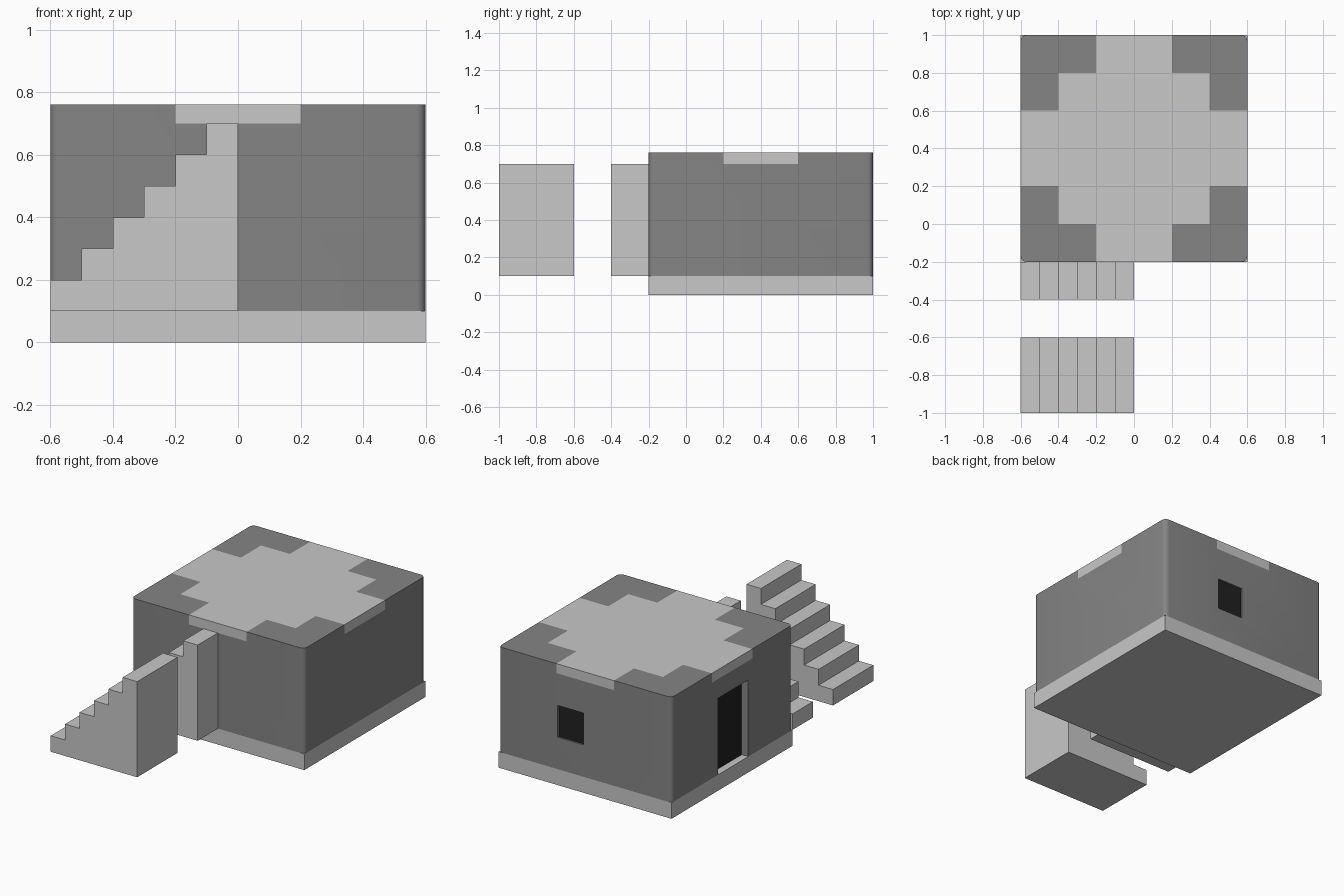
import bpy, bmesh
from math import radians
from mathutils import Matrix, Vector

cube = bpy.data.objects.get("Cube")
if cube:
    bpy.data.objects.remove(cube, do_unlink=True)


def material(name, value):
    mat = bpy.data.materials.new(name)
    mat.use_nodes = True
    colour = (value, value, value, 1)
    mat.diffuse_color = colour
    mat.node_tree.nodes["Principled BSDF"].inputs["Base Color"].default_value = colour
    return mat


LIGHT = material("light stone", 0.58)
DARK = material("dark plaster", 0.235)
BLACK = material("black opening", 0.0144)


def prism(name, points, direction, mat, corner=0):
    """Extrude a flat outline along a direction, optionally rounding the long edges."""
    bm = bmesh.new()
    face = bm.faces.new([bm.verts.new(p) for p in points])
    new = bmesh.ops.extrude_face_region(bm, geom=[face], use_keep_orig=True)["geom"]
    bmesh.ops.translate(bm, vec=direction, verts=[v for v in new if isinstance(v, bmesh.types.BMVert)])
    if corner:
        axis = Vector(direction).normalized()
        edges = [e for e in bm.edges
                 if abs((e.verts[0].co - e.verts[1].co).normalized().dot(axis)) > 0.9]
        bmesh.ops.bevel(bm, geom=edges, offset=corner, segments=5, profile=0.5, affect='EDGES')
    bmesh.ops.recalc_face_normals(bm, faces=bm.faces)
    mesh = bpy.data.meshes.new(name)
    bm.to_mesh(mesh)
    bm.free()
    mesh.materials.append(mat)
    obj = bpy.data.objects.new(name, mesh)
    bpy.context.collection.objects.link(obj)
    return obj


def box(name, x, y, z, mat, corner=0):
    outline = [(x[0], y[0], z[0]), (x[1], y[0], z[0]), (x[1], y[1], z[0]), (x[0], y[1], z[0])]
    return prism(name, outline, (0, 0, z[1] - z[0]), mat, corner)


def activate(obj):
    bpy.ops.object.select_all(action='DESELECT')
    obj.select_set(True)
    bpy.context.view_layer.objects.active = obj


def cut(obj, cutter):
    cutter.hide_render = True
    mod = obj.modifiers.new("cut", 'BOOLEAN')
    mod.operation, mod.solver, mod.object = 'DIFFERENCE', 'EXACT', cutter
    activate(obj)
    bpy.ops.object.modifier_apply(modifier=mod.name)
    bpy.data.objects.remove(cutter, do_unlink=True)


HALF, MID, BASE, TOP, SLAB = 0.6, 0.4, 0.1, 0.76, 0.70


def stepped_cross(reach, z):
    """Outline of the roof slab: one quarter turned four times."""
    quarter = [(reach, .2), (.4, .2), (.4, .4), (.2, .4), (.2, reach)]
    points = []
    for turn in range(4):
        spin = Matrix.Rotation(radians(90 * turn), 3, 'Z')
        points += [spin @ Vector((px, py, 0)) + Vector((0, MID, z)) for px, py in quarter]
    return points


# Foundation and rounded walls
box("foundation", (-HALF, HALF), (MID - HALF, MID + HALF), (0, BASE), LIGHT)
walls = box("walls", (-HALF, HALF), (MID - HALF, MID + HALF), (BASE, TOP), DARK, corner=0.03)

# Roof slab set flush between the four dark corners
cut(walls, prism("slab_cutter", stepped_cross(0.7, SLAB), (0, 0, 0.2), DARK))
prism("roof_slab", stepped_cross(HALF, SLAB), (0, 0, TOP - SLAB), LIGHT)

# Doorway recessed in the side wall
door_y, door_top, door_x = (0.24, 0.54), 0.58, -HALF + 0.05
cut(walls, box("door_cutter", (-0.7, door_x), door_y, (0, door_top), DARK))
box("door", (door_x - 0.005, door_x), door_y, (BASE, door_top), BLACK)

# Square window recessed in the back wall
win_x, win_z, win_y = (0.01, 0.19), (0.3, 0.5), MID + HALF - 0.015
cut(walls, box("window_cutter", win_x, (win_y, 1.1), win_z, DARK))
box("window", win_x, (win_y, win_y + 0.005), win_z, BLACK)

activate(walls)
bpy.ops.object.shade_smooth_by_angle(angle=radians(30))


# Two flights of steps climbing the same way
def stairs(name, front, back, count=6, step=0.1):
    outline = [(0, front, BASE), (-HALF, front, BASE)]
    for i in range(count):
        height = BASE + step * (i + 1)
        outline += [(-HALF + step * i, front, height), (-HALF + step * (i + 1), front, height)]
    return prism(name, outline, (0, back - front, 0), LIGHT)


stairs("outer_stairs", -1.0, -0.6)
stairs("inner_stairs", -0.4, -0.2)
